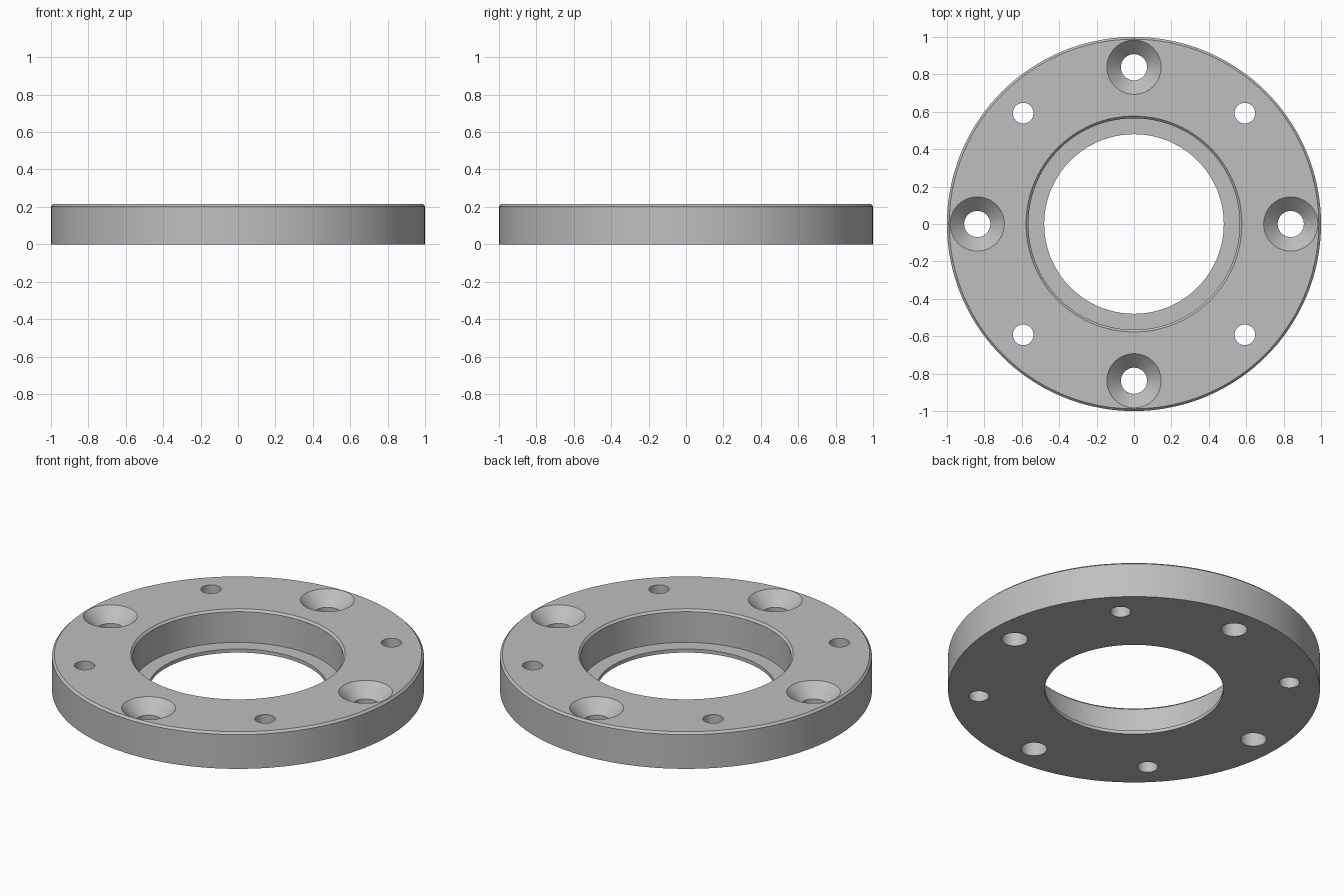
import bpy, bmesh
from math import radians, cos, sin, tau
from mathutils import Vector

cube = bpy.data.objects.get("Cube")
if cube:
    bpy.data.objects.remove(cube, do_unlink=True)

HEIGHT = 0.215
CHAMFER = 0.012
BOLT_RADIUS = 0.838

grey = bpy.data.materials.new("plain_grey")
grey.use_nodes = True
grey.diffuse_color = (0.52, 0.52, 0.52, 1)
grey.node_tree.nodes["Principled BSDF"].inputs["Base Color"].default_value = grey.diffuse_color


def lathe(name, profile, steps, location=(0, 0, 0)):
    """Revolve a closed (radius, z) profile around the z axis."""
    bm = bmesh.new()
    verts = [bm.verts.new((r, 0, z)) for r, z in profile]
    edges = [bm.edges.new((v, verts[(i + 1) % len(verts)])) for i, v in enumerate(verts)]
    bmesh.ops.spin(bm, geom=verts + edges, cent=(0, 0, 0), axis=(0, 0, 1),
                   angle=tau, steps=steps)
    bmesh.ops.remove_doubles(bm, verts=bm.verts, dist=1e-5)
    bmesh.ops.dissolve_degenerate(bm, edges=bm.edges, dist=1e-5)
    bmesh.ops.recalc_face_normals(bm, faces=bm.faces)
    mesh = bpy.data.meshes.new(name)
    bm.to_mesh(mesh)
    bm.free()
    mesh.materials.append(grey)
    obj = bpy.data.objects.new(name, mesh)
    obj.location = Vector(location)
    bpy.context.collection.objects.link(obj)
    return obj


# Flange ring: chamfered rim, stepped bore with a thin lip at the bottom
ring = lathe("flange_ring", [
    (0.48, 0), (1, 0), (1, HEIGHT - CHAMFER), (1 - CHAMFER, HEIGHT),
    (0.577, HEIGHT), (0.565, HEIGHT - CHAMFER), (0.565, 0.021), (0.48, 0.021)], 144)

# Hole profiles: countersunk screw hole and plain pin hole
screw_hole = [(0, -0.1), (0.07, -0.1), (0.07, HEIGHT - 0.075),
              (0.145, HEIGHT), (0.165, HEIGHT + 0.02), (0, HEIGHT + 0.02)]
pin_hole = [(0, -0.1), (0.055, -0.1), (0.055, HEIGHT + 0.1), (0, HEIGHT + 0.1)]

# Eight holes on one bolt circle, alternating between the two kinds
cutters = []
for i in range(8):
    a = i * tau / 8
    name, profile = ("pin_hole_cutter", pin_hole) if i % 2 else ("screw_hole_cutter", screw_hole)
    cutter = lathe(name, profile, 48, (BOLT_RADIUS * cos(a), BOLT_RADIUS * sin(a), 0))
    cutter.hide_render = True
    cutters.append(cutter)
    mod = ring.modifiers.new("hole", 'BOOLEAN')
    mod.operation = 'DIFFERENCE'
    mod.solver = 'EXACT'
    mod.object = cutter

# Apply the cuts, then remove the cutters
bpy.ops.object.select_all(action='DESELECT')
ring.select_set(True)
bpy.context.view_layer.objects.active = ring
for mod in list(ring.modifiers):
    bpy.ops.object.modifier_apply(modifier=mod.name)
for cutter in cutters:
    bpy.data.objects.remove(cutter, do_unlink=True)

bpy.ops.object.shade_smooth_by_angle(angle=radians(30))
